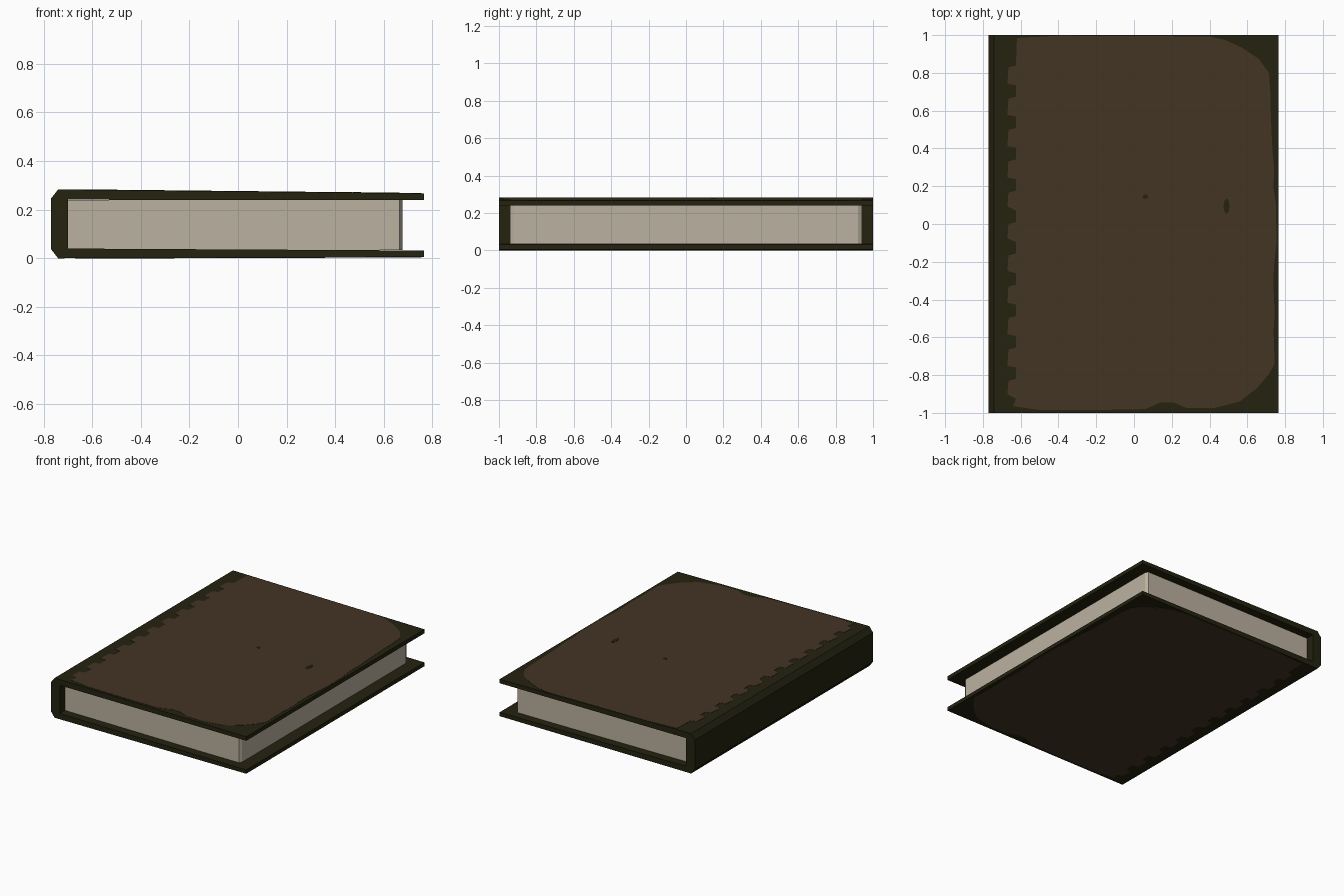
import bpy, bmesh, math, random

if "Cube" in bpy.data.objects:
    bpy.data.objects.remove(bpy.data.objects["Cube"])

random.seed(4)


def material(name, col):
    m = bpy.data.materials.new(name)
    m.diffuse_color = (*col, 1)
    m.use_nodes = True
    m.node_tree.nodes["Principled BSDF"].inputs["Base Color"].default_value = m.diffuse_color
    return m


DARK = material("dark olive leather", (0.017, 0.016, 0.005))
BROWN = material("worn brown leather", (0.056, 0.035, 0.017))
PAPER = material("aged paper", (0.50, 0.44, 0.35))


def prism(name, lower, upper, mat):
    """Closed solid between two matching outlines."""
    bm = bmesh.new()
    a = [bm.verts.new(p) for p in lower]
    b = [bm.verts.new(p) for p in upper]
    n = len(a)
    bm.faces.new(a)
    bm.faces.new(b)
    for i in range(n):
        j = (i + 1) % n
        bm.faces.new((a[i], a[j], b[j], b[i]))
    bmesh.ops.recalc_face_normals(bm, faces=bm.faces)
    me = bpy.data.meshes.new(name)
    bm.to_mesh(me)
    bm.free()
    me.materials.append(mat)
    ob = bpy.data.objects.new(name, me)
    bpy.context.collection.objects.link(ob)
    return ob


# Cover: C-shaped profile swept along y
profile = [(-0.74, 0.0), (0.765, 0.005), (0.765, 0.032), (-0.70, 0.04),
           (-0.70, 0.241), (0.765, 0.239), (0.765, 0.267), (-0.74, 0.283),
           (-0.77, 0.245), (-0.77, 0.038)]
prism("cover", [(x, -1, z) for x, z in profile], [(x, 1, z) for x, z in profile], DARK)

# Page block with slightly eased fore edge
pages = [(-0.71, -0.94), (0.665, -0.94), (0.677, -0.92),
         (0.677, 0.92), (0.665, 0.94), (-0.71, 0.94)]
prism("pages", [(x, y, 0.034) for x, y in pages], [(x, y, 0.2405) for x, y in pages], PAPER)


# Heights of the outer cover surfaces
def top_z(x):
    return 0.283 - 0.016 * (x + 0.74) / 1.505


def bottom_z(x):
    return 0.005 * (x + 0.74) / 1.505


def plate(name, outline, surf, side, mat):
    prism(name, [(x, y, surf(x) - side * 0.001) for x, y in outline],
          [(x, y, surf(x) + side * 0.0015) for x, y in outline], mat)


# Worn panel outline: rubbed corners at the fore edge, toothed edge by the spine
outline = [(-0.64, -0.965), (-0.5, -0.985), (-0.2, -0.985), (0.06, -0.98),
           (0.14, -0.945), (0.21, -0.945), (0.28, -0.975), (0.42, -0.975),
           (0.56, -0.94), (0.65, -0.87), (0.71, -0.80), (0.745, -0.74)]
for i in range(15):
    y = -0.66 + i * 0.095
    outline.append((0.745 - 0.018 * max(0, i - 8) / 6 + random.uniform(-0.008, 0.012), y))
outline += [(0.715, 0.80), (0.66, 0.875), (0.57, 0.935), (0.48, 0.975),
            (0.40, 0.993), (-0.4, 0.997), (-0.62, 0.985)]
for i in range(11):
    y = 0.84 - i * 0.166
    outline += [(-0.625, y), (-0.665, y - 0.01),
                (-0.67, y - random.uniform(0.08, 0.10)), (-0.625, y - 0.105)]

plate("front_panel", outline, top_z, 1, BROWN)
plate("back_panel", outline, bottom_z, -1, BROWN)

# Small stains on the front panel
for k, (cx, cy, rx, ry) in enumerate([(0.06, 0.145, 0.015, 0.012), (0.49, 0.095, 0.016, 0.04)]):
    ring = [(cx + rx * math.cos(t * math.pi / 4), cy + ry * math.sin(t * math.pi / 4))
            for t in range(8)]
    plate("stain_%d" % (k + 1), ring, lambda x: top_z(x) + 0.0015, 1, DARK)
